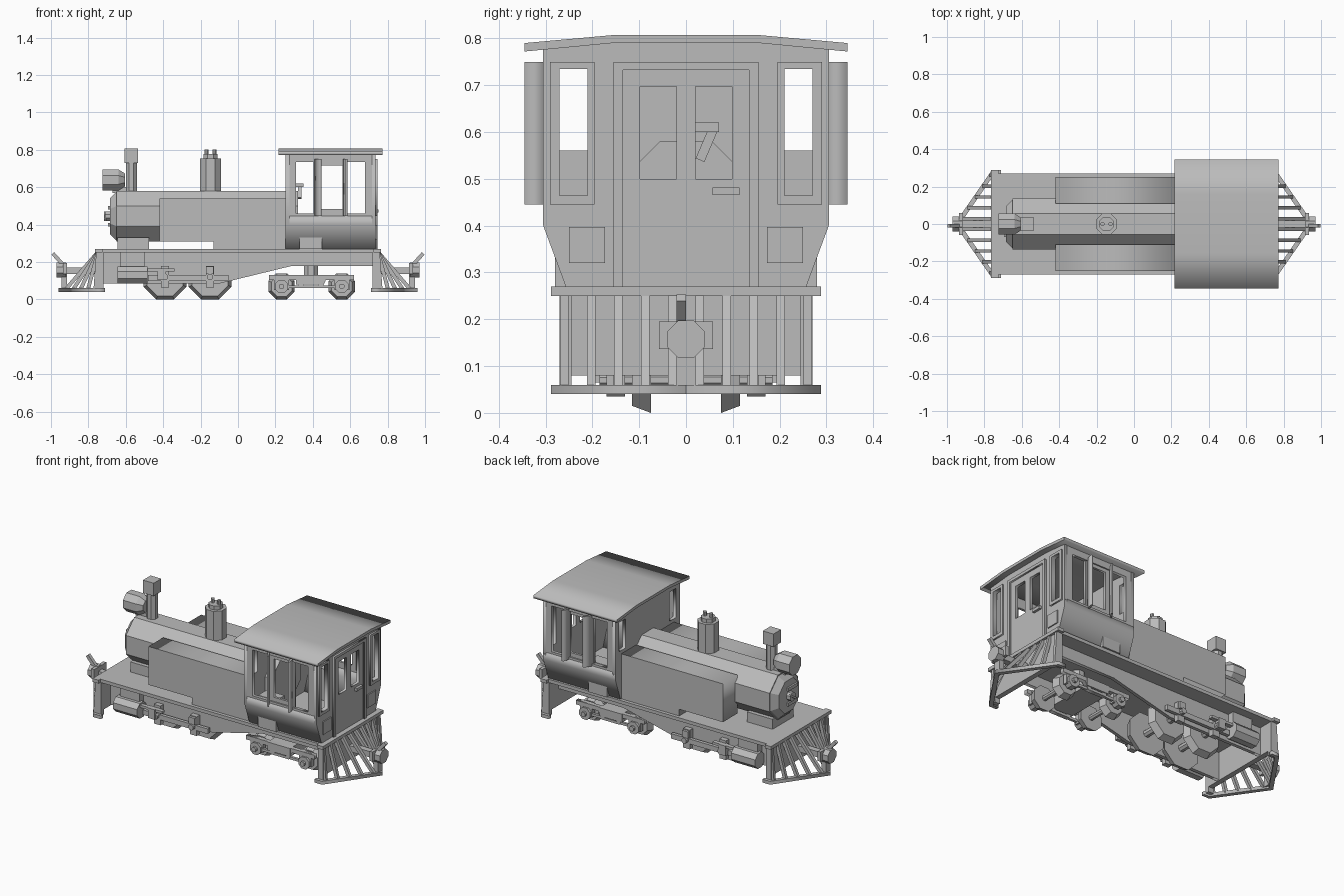
import bpy, bmesh, math
from mathutils import Matrix, Vector

if "Cube" in bpy.data.objects:
    bpy.data.objects.remove(bpy.data.objects["Cube"])

grey = bpy.data.materials.new("plain grey")
grey.diffuse_color = (0.5, 0.5, 0.5, 1)
grey.use_nodes = True
grey.node_tree.nodes["Principled BSDF"].inputs["Base Color"].default_value = grey.diffuse_color

def finish(name, mesh, mirror=""):
    mesh.materials.clear()
    mesh.materials.append(grey)
    ob = bpy.data.objects.new(name, mesh)
    bpy.context.collection.objects.link(ob)
    if mirror:
        m = ob.modifiers.new("mirror", 'MIRROR')
        m.use_axis = ('X' in mirror, 'Y' in mirror, False)
        m.use_clip = False
        m.use_mirror_merge = False
    return ob

def from_bm(name, bm, mirror):
    mesh = bpy.data.meshes.new(name)
    bm.to_mesh(mesh)
    bm.free()
    return finish(name, mesh, mirror)

def box(name, x, y, z, mirror=""):
    bm = bmesh.new()
    bmesh.ops.create_cube(bm, size=1)
    for v in bm.verts:
        v.co = Vector([(a + b) / 2 + c * (b - a) for (a, b), c in zip((x, y, z), v.co)])
    return from_bm(name, bm, mirror)

TURN = {'X': Matrix.Rotation(math.pi / 2, 4, 'Y'),
        'Y': Matrix.Rotation(-math.pi / 2, 4, 'X'),
        'Z': Matrix.Identity(4)}

def prism(name, axis, centre, r1, depth, r2=None, mirror="", sides=8):
    """Flat-sided cylinder or cone; radii are measured to the flats."""
    k = 1 / math.cos(math.pi / sides)
    bm = bmesh.new()
    bmesh.ops.create_cone(bm, cap_ends=True, segments=sides, radius1=r1 * k,
                          radius2=(r1 if r2 is None else r2) * k, depth=depth,
                          matrix=Matrix.Translation(centre) @ TURN[axis]
                          @ Matrix.Rotation(math.pi / sides, 4, 'Z'))
    return from_bm(name, bm, mirror)

def bar(name, p, q, w, h, mirror=""):
    """Square bar between two points."""
    p, q = Vector(p), Vector(q)
    d = q - p
    bm = bmesh.new()
    bmesh.ops.create_cube(bm, size=1)
    bm.transform(Matrix.Translation((p + q) / 2) @ d.to_track_quat('X', 'Z').to_matrix().to_4x4()
                 @ Matrix.Diagonal((d.length, w, h, 1)))
    return from_bm(name, bm, mirror)

def sheet(name, axis, lo, hi, outlines, mirror=""):
    """Extruded outline; further outlines are holes."""
    cu = bpy.data.curves.new(name, 'CURVE')
    cu.dimensions, cu.fill_mode, cu.extrude = '2D', 'BOTH', (hi - lo) / 2
    for pts in outlines:
        s = cu.splines.new('POLY')
        s.points.add(len(pts) - 1)
        for p, (u, v) in zip(s.points, pts):
            p.co = (u, v, 0, 1)
        s.use_cyclic_u = True
    tmp = bpy.data.objects.new(name, cu)
    bpy.context.collection.objects.link(tmp)
    mesh = bpy.data.meshes.new_from_object(tmp.evaluated_get(bpy.context.evaluated_depsgraph_get()))
    bpy.data.objects.remove(tmp)
    rows = {'X': ((0, 0, 1), (1, 0, 0), (0, 1, 0)),
            'Y': ((1, 0, 0), (0, 0, -1), (0, 1, 0)),
            'Z': ((1, 0, 0), (0, 1, 0), (0, 0, 1))}[axis]
    off = Vector([(lo + hi) / 2 if a == axis else 0 for a in 'XYZ'])
    mesh.transform(Matrix.Translation(off) @ Matrix(rows).to_4x4())
    return finish(name, mesh, mirror)

def rect(u0, u1, v0, v1):
    return [(u0, v0), (u1, v0), (u1, v1), (u0, v1)]

def sym(half):
    return half + [(-u, v) for u, v in reversed(half)]

# Deck, frame plates and end beams
box("deck", (-.76, .745), (-.27, .27), (.25, .27))
sheet("frame_plate", 'Y', .16, .18, [[(-.73, .255), (-.73, .085), (-.1, .085), (.29, .18),
                                     (.73, .18), (.73, .255)]], "Y")
box("end_beam", (.72, .75), (-.27, .27), (.08, .255), "X")
box("beam_top_rail", (.725, .765), (-.288, .288), (.25, .27), "X")

# Boiler and fittings
prism("boiler", 'X', (-.175, 0, .445), .135, .95)
prism("smokebox_door", 'X', (-.667, 0, .445), .095, .035, .13)
prism("smokebox_hub", 'X', (-.695, 0, .445), .025, .03)
bar("smokebox_handle", (-.71, -.03, .425), (-.71, .03, .465), .012, .012)
for z in (.40, .49):
    box("door_hinge", (-.695, -.675), (-.07, .02), (z - .01, z + .01))
box("saddle", (-.645, -.475), (-.1, .1), (.265, .33))
box("firebox", (-.13, .26), (-.13, .13), (.265, .42))
sheet("side_tank", 'Y', .11, .25, [[(-.42, .54), (.257, .54), (.257, .265), (-.13, .265),
                                   (-.13, .31), (-.42, .31)]], "Y")
prism("dome", 'Z', (-.147, 0, .66), .056, .19)
prism("dome_cap", 'Z', (-.147, 0, .763), .038, .03)
for x in (-.168, -.125):
    prism("safety_valve", 'Z', (x, 0, .785), .01, .035)
prism("chimney", 'Z', (-.57, 0, .65), .029, .18)
box("chimney_cap", (-.606, -.535), (-.036, .036), (.73, .807))
prism("headlamp", 'X', (-.682, 0, .639), .056, .086)
prism("headlamp_back", 'X', (-.622, 0, .639), .056, .034, .035)
box("headlamp_bracket", (-.67, -.58), (-.015, .015), (.57, .6))

# Cab shell
def end_wall(name, lo, hi, sill, extra):
    outer = sym([(.255, .265), (.305, .4), (.305, .776), (.157, .79)])
    holes = [rect(s * .21, s * .27, sill, .735) for s in (1, -1)]
    sheet(name, 'X', lo, hi, [outer] + holes + extra)

door_holes = [rect(s * .02, s * .098, .5, .697) for s in (1, -1)]
end_wall("cab_front_wall", .255, .275, .56, [])
end_wall("cab_rear_wall", .717, .735, .464, door_holes)
sheet("cab_lower_side", 'X', .257, .733, [[(.305, .447), (.305, .4), (.255, .265), (.235, .265),
                                          (.285, .4), (.285, .447)]], "Y")
sheet("cab_upper_side", 'Y', .285, .305, [rect(.257, .733, .445, .774),
                                         rect(.31, .68, .46, .735)], "Y")
sheet("window_sash", 'Y', .283, .297, [rect(.404, .585, .455, .74),
                                      rect(.447, .56, .485, .715)], "Y")
for a, b in ((.404, .447), (.56, .585)):
    sheet("wind_deflector", 'Z', .445, .75, [[(a, .295), (a + .012, .295), (b, .345),
                                             (b - .012, .345)]], "Y")
sheet("roof", 'X', .217, .772, [sym([(.345, .772), (.345, .79), (.157, .807)])[0:6]
                               [:3] + [(-.157, .807), (-.345, .79), (-.345, .772),
                                       (-.157, .79), (.157, .79)]])

# Rear wall trim and door
sheet("rear_window_frame", 'X', .733, .745, [rect(.195, .29, .445, .75),
                                            rect(.21, .27, .464, .735)], "Y")
sheet("door_frame", 'X', .733, .746, [[(.155, .27), (.155, .75), (-.155, .75), (-.155, .27),
                                      (-.135, .27), (-.135, .733), (.135, .733), (.135, .27)]])
box("door_handle", (.733, .75), (.057, .114), (.465, .482))
box("rear_locker_panel", (.733, .742), (.173, .25), (.32, .397), "Y")

# Cab interior
prism("boiler_backhead", 'X', (.295, 0, .445), .135, .05)
bar("regulator_lever", (.33, .03, .54), (.33, .06, .61), .02, .02)
box("cab_gauge", (.3, .35), (.02, .07), (.6, .62))
box("cab_seat", (.33, .45), (.2, .28), (.27, .46), "Y")

# Driving wheels, axles and motion
for x in (-.39, -.15):
    prism("driving_wheel", 'Y', (x, .095, .115), .115, .04, .097, "Y")
    prism("driving_axle", 'Y', (x, 0, .115), .02, .4)
    box("crank", (x - .022, x + .022), (.18, .21), (.065, .18), "Y")
    prism("crank_pin", 'Y', (x, .215, .12), .016, .04, mirror="Y")
box("coupling_rod", (-.48, -.05), (.195, .215), (.1, .13), "Y")
prism("cylinder", 'X', (-.565, .22, .13), .045, .16, mirror="Y")
box("cylinder_block", (-.63, -.5), (.16, .22), (.1, .25), "Y")
box("slide_bar", (-.49, -.34), (.21, .235), (.15, .165), "Y")
box("crosshead", (-.43, -.385), (.205, .24), (.105, .165), "Y")
box("motion_bracket", (-.17, -.13), (.17, .225), (.135, .175), "Y")

# Trailing bogie
for x in (.233, .555):
    prism("bogie_wheel", 'Y', (x, .095, .07), .07, .04, .055, "Y")
    prism("bogie_axle", 'Y', (x, 0, .07), .015, .3)
    prism("axle_box", 'Y', (x, .15, .07), .035, .04, mirror="Y")
    prism("axle_cap", 'Y', (x, .175, .07), .014, .02, mirror="Y")
    box("axle_guide", (x - .04, x + .04), (.13, .155), (.05, .13), "Y")
sheet("bogie_side_frame", 'Y', .135, .16, [[(.165, .13), (.62, .13), (.62, .105), (.47, .105),
                                           (.45, .06), (.33, .06), (.31, .105), (.165, .105)],
                                          rect(.35, .43, .075, .105)], "Y")
box("equaliser_bar", (.23, .56), (.14, .155), (.06, .075), "Y")
box("bogie_bolster", (.31, .46), (-.165, .165), (.08, .13))
prism("bogie_pivot", 'Z', (.39, 0, .19), .037, .13)

# Cowcatchers at both ends
def tip(y):
    return .955 - abs(y) / .288 * .2
sheet("cowcatcher_rail", 'Z', .04, .06, [[(.96, 0), (.76, .288), (.71, .288), (.71, .268),
                                         (.745, .268), (.93, 0)]], "XY")
for i in range(5):
    y = .029 + i * .0577
    bar("cowcatcher_slat", (.748, y, .255), (tip(y) - .012, y, .052), .018, .02, "XY")
box("cowcatcher_corner_post", (.72, .755), (.245, .27), (.05, .255), "XY")

# Couplers
box("coupler_shank", (.72, .95), (-.018, .018), (.135, .17), "X")
box("coupler_post", (.915, .945), (-.02, .02), (.05, .14), "X")
prism("coupler_head", 'X', (.945, 0, .157), .04, .05, mirror="X")
box("coupler_wings", (.915, .935), (-.058, .058), (.137, .195), "X")
bar("coupler_link", (.93, -.01, .18), (.99, -.01, .246), .02, .02, "X")
